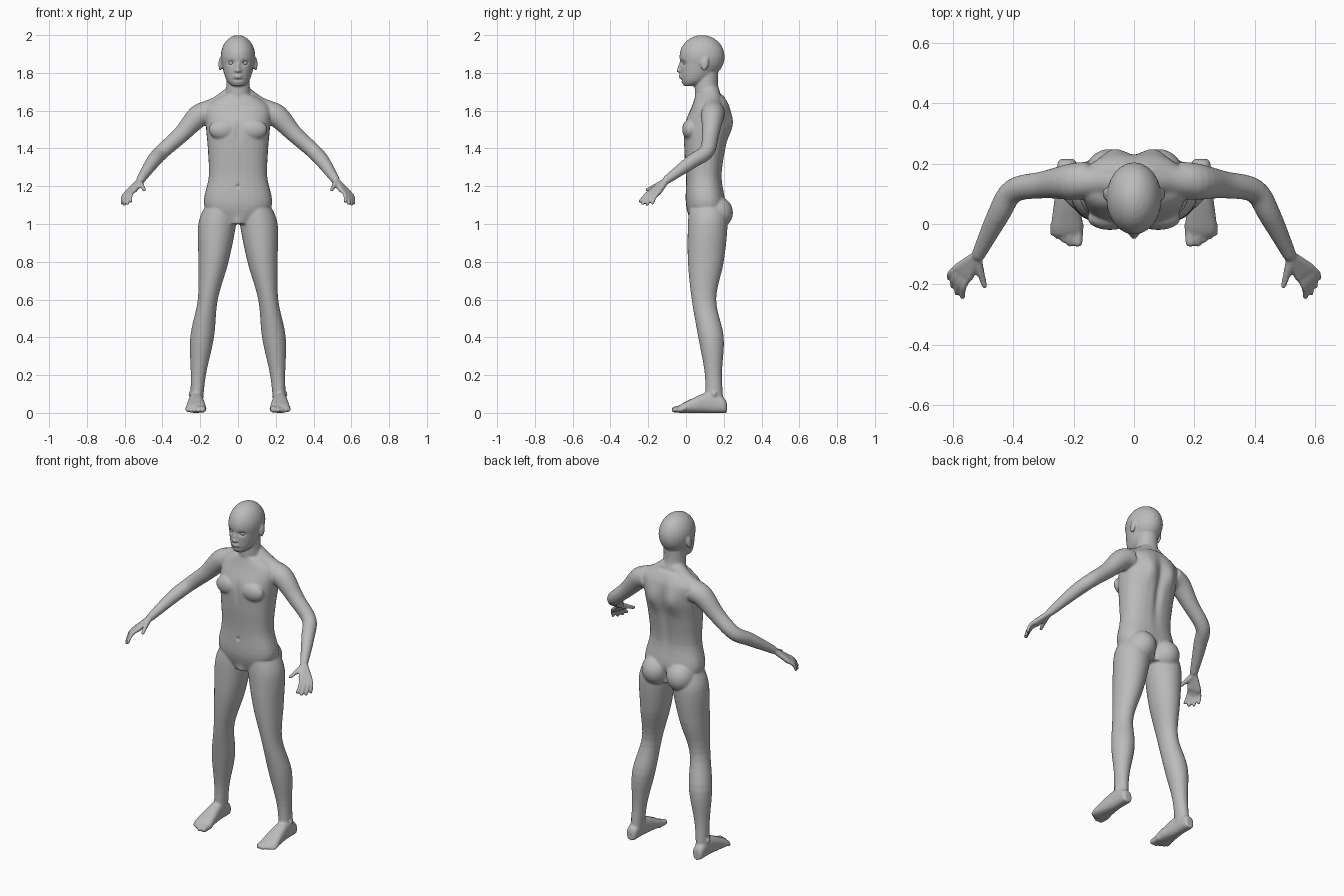
import bpy, bmesh, math
from mathutils import Vector, Matrix

default_cube = bpy.data.objects.get("Cube")
if default_cube:
    bpy.data.objects.remove(default_cube)

grey = bpy.data.materials.new("plain grey")
grey.use_nodes = True
grey.diffuse_color = (.5, .5, .5, 1)
grey.node_tree.nodes["Principled BSDF"].inputs["Base Color"].default_value = grey.diffuse_color

SIDES = 28
RIGHT, BACK, UP = Vector((1, 0, 0)), Vector((0, 1, 0)), Vector((0, 0, 1))
bm = bmesh.new()


def spline(rows, steps=5):
    """Smooth rows of numbers with a Catmull-Rom curve."""
    rows = [Vector(row) for row in rows]
    before = [rows[0]] + rows[:-1]
    after = rows[1:] + [rows[-1]]
    tangents = [(b - a) / 2 for a, b in zip(before, after)]
    smooth = []
    for start, end, leave, arrive in zip(rows, rows[1:], tangents, tangents[1:]):
        for step in range(steps):
            t = step / steps
            ease = t * t * (3 - 2 * t)
            smooth.append(start.lerp(end, ease) + leave * t * (1 - t) ** 2 - arrive * t * t * (1 - t))
    return smooth + [rows[-1]]


def loft(rings, power=2):
    """Skin a stack of rings, each a centre with two half axes."""
    loops = []
    for centre, across, along in rings:
        loop = []
        for side in range(SIDES):
            angle = math.tau * side / SIDES
            c, s = [math.copysign(abs(k) ** (2 / power), k) for k in (math.cos(angle), math.sin(angle))]
            loop.append(bm.verts.new(centre + across * c + along * s))
        loops.append(loop)
    faces = [bm.faces.new(loops[0]), bm.faces.new(loops[-1])]
    for lower, upper in zip(loops, loops[1:]):
        for side in range(SIDES):
            faces.append(bm.faces.new((lower[side - 1], lower[side], upper[side], upper[side - 1])))
    bmesh.ops.recalc_face_normals(bm, faces=faces)


def column(rows, power=2):
    """Level rings: height, middle x, half width, front y, back y."""
    loft([(Vector((x, (front + back) / 2, height)), RIGHT * width, BACK * (back - front) / 2)
          for height, x, width, front, back in spline(rows)], power)


def tube(*rows):
    """Limb through points: x, y, z, radius, with a rounded end."""
    rows = spline(rows)
    points = [row.xyz for row in rows]
    rings = []
    for previous, point, row, following in zip(points[:1] + points, points, rows, points[1:] + points[-1:]):
        direction = (following - previous).normalized()
        across = direction.cross(Vector((.3, .2, 1))).normalized() * row.w
        rings.append((point, across, direction.cross(across)))
    for angle in (.4, .8, 1.2):
        shrink = math.cos(angle)
        rings.append((point + direction * row.w * math.sin(angle),
                      across * shrink, direction.cross(across) * shrink))
    loft(rings)


def blob(centre, size, tilt=0):
    matrix = (Matrix.Translation(centre) @ Matrix.Rotation(tilt, 4, 'X')
              @ Matrix.Diagonal(size).to_4x4())
    bmesh.ops.create_uvsphere(bm, u_segments=24, v_segments=16, radius=1, matrix=matrix)


# ear, nostril
blob(centre=(.094, .1, 1.846), size=(.009, .02, .036), tilt=-.2)
blob(centre=(.012, -.03, 1.81), size=(.008, .01, .007))

# shoulder slope, chest, seat
tube((.02, .13, 1.69, .05), (.1, .14, 1.63, .05), (.17, .14, 1.595, .055))
blob(centre=(.08, .02, 1.5), size=(.075, .04, .055))
blob(centre=(.083, .155, 1.06), size=(.084, .094, .09))

# leg, from hip to heel
column([(1.1, .09, .08, .02, .2), (1, .11, .1, .01, .22), (.8, .13, .08, .01, .2),
        (.6, .16, .053, .03, .16), (.4, .19, .063, .065, .2), (.2, .21, .04, .1, .19),
        (.04, .22, .033, .1, .2)])

# foot: y, half width, height
FOOT_X = .222
loft([(Vector((FOOT_X, y, height / 2)), RIGHT * width, UP * height / 2)
      for y, width, height in spline([(.216, .02, .05), (.2, .032, .08), (.12, .037, .11),
                                      (0, .052, .06), (-.04, .046, .036)])], power=2.5)

# ankle bones
for offset in (-.033, .033):
    blob(centre=(FOOT_X + offset, .15, .1), size=(.008, .013, .013))

# toes, big one first
tube((.187, 0, .022, .02), (.187, -.06, .018, .017))
for toe in range(4):
    x, tip, radius = .212 + .019 * toe, -.064 + .011 * toe, .0125 - .001 * toe
    tube((x, 0, .03, radius), (x, tip + .025, .026, radius), (x, tip, .014, radius))

# arm, from shoulder to wrist
WRIST = Vector((.515, -.1, 1.235))
tube((.15, .145, 1.59, .062), (.21, .14, 1.57, .06), (.3, .13, 1.475, .045),
     (.4, .11, 1.385, .04), (.45, .03, 1.33, .037), (*WRIST, .023))

# palm and fingers, fanned between the first and the last
knuckles = Vector((.546, -.175, 1.18)), Vector((.587, -.146, 1.165))
tips = Vector((.568, -.243, 1.12)), Vector((.614, -.178, 1.11))
for finger in range(4):
    fan = finger / 3
    arch = math.sin(math.pi * fan)
    radius = .01 + .001 * arch
    knuckle = knuckles[0].lerp(knuckles[1], fan)
    tip = knuckle.lerp(tips[0].lerp(tips[1], fan), 1 + arch / 6)
    bend = knuckle.lerp(tip, .5) + Vector((.008, 0, .008))
    tube((*WRIST, .016), (*knuckle, .0145))
    tube((*knuckle, radius * 1.2), (*bend, radius), (*tip, radius * .9))

# thumb
tube((.52, -.12, 1.22, .017), (.505, -.175, 1.195, .012), (.495, -.207, 1.18, .0095))

# copy the limbs to the other side
copied = bmesh.ops.duplicate(bm, geom=bm.verts[:] + bm.edges[:] + bm.faces[:])["geom"]
for part in copied:
    if isinstance(part, bmesh.types.BMVert):
        part.co.x = -part.co.x
bmesh.ops.reverse_faces(bm, faces=[part for part in copied if isinstance(part, bmesh.types.BMFace)])

# torso, neck
column([(1, 0, .1, .03, .19), (1.1, 0, .18, 0, .21), (1.25, 0, .155, 0, .19), (1.4, 0, .16, -.01, .21),
        (1.52, 0, .17, -.01, .235), (1.62, 0, .17, .03, .23), (1.68, 0, .09, .05, .2)], power=2.4)
tube((0, .135, 1.6, .085), (0, .11, 1.71, .064), (0, .11, 1.8, .06))

# skull, jaw, nose, lips
blob(centre=(0, .085, 1.885), size=(.092, .12, .115))
column([(1.73, 0, .03, -.01, .04), (1.76, 0, .06, -.026, .12), (1.82, 0, .08, -.03, .17),
        (1.9, 0, .09, -.033, .2)])
blob(centre=(0, -.032, 1.832), size=(.009, .011, .032), tilt=-.22)
blob(centre=(0, -.041, 1.812), size=(.011, .012, .009))
for height in (1.776, 1.786):
    blob(centre=(0, -.03, height), size=(.021, .009, .005))

# fuse the parts into one skin
rough_mesh = bpy.data.meshes.new("rough_body")
bm.to_mesh(rough_mesh)
bm.free()
rough_body = bpy.data.objects.new("rough_body", rough_mesh)
bpy.context.collection.objects.link(rough_body)
fuse = rough_body.modifiers.new("fuse", 'REMESH')
fuse.mode, fuse.voxel_size = 'VOXEL', .006
soften = rough_body.modifiers.new("soften", 'SMOOTH')
soften.factor, soften.iterations = .5, 5
skin = bpy.data.meshes.new_from_object(rough_body.evaluated_get(bpy.context.evaluated_depsgraph_get()))
bpy.data.objects.remove(rough_body)


def press(centre, spread, depth):
    """Push the skin backwards with a soft brush on both sides."""
    for vertex in skin.vertices:
        spot = Vector((abs(vertex.co.x), vertex.co.y, vertex.co.z))
        distance = sum(((s - c) / r) ** 2 for s, c, r in zip(spot, centre, spread))
        vertex.co.y += depth * math.exp(-distance)


# eye socket, chin crease, breastbone, navel, groin
press(centre=(.036, -.02, 1.853), spread=(.017, .03, .011), depth=.014)
press(centre=(0, -.02, 1.763), spread=(.03, .02, .006), depth=.005)
press(centre=(0, -.01, 1.49), spread=(.015, .03, .06), depth=.007)
press(centre=(0, 0, 1.2), spread=(.008, .02, .009), depth=.01)
press(centre=(0, .02, 1), spread=(.025, .03, .03), depth=-.012)

# shoulder blade, spine, seat cleft
press(centre=(.07, .23, 1.53), spread=(.04, .05, .07), depth=.018)
press(centre=(0, .22, 1.42), spread=(.022, .06, .17), depth=-.014)
press(centre=(0, .23, 1.04), spread=(.012, .06, .05), depth=-.025)


def finish(name, mesh):
    obj = bpy.data.objects.new(name, mesh)
    bpy.context.collection.objects.link(obj)
    mesh.materials.clear()
    mesh.materials.append(grey)
    mesh.shade_smooth()
    return obj


finish("body", skin)

# eyeballs
for name, side in (("left_eye", 1), ("right_eye", -1)):
    bm = bmesh.new()
    bmesh.ops.create_uvsphere(bm, u_segments=20, v_segments=12, radius=.0135)
    eye_mesh = bpy.data.meshes.new(name)
    bm.to_mesh(eye_mesh)
    bm.free()
    finish(name, eye_mesh).location = (side * .036, -.003, 1.853)
